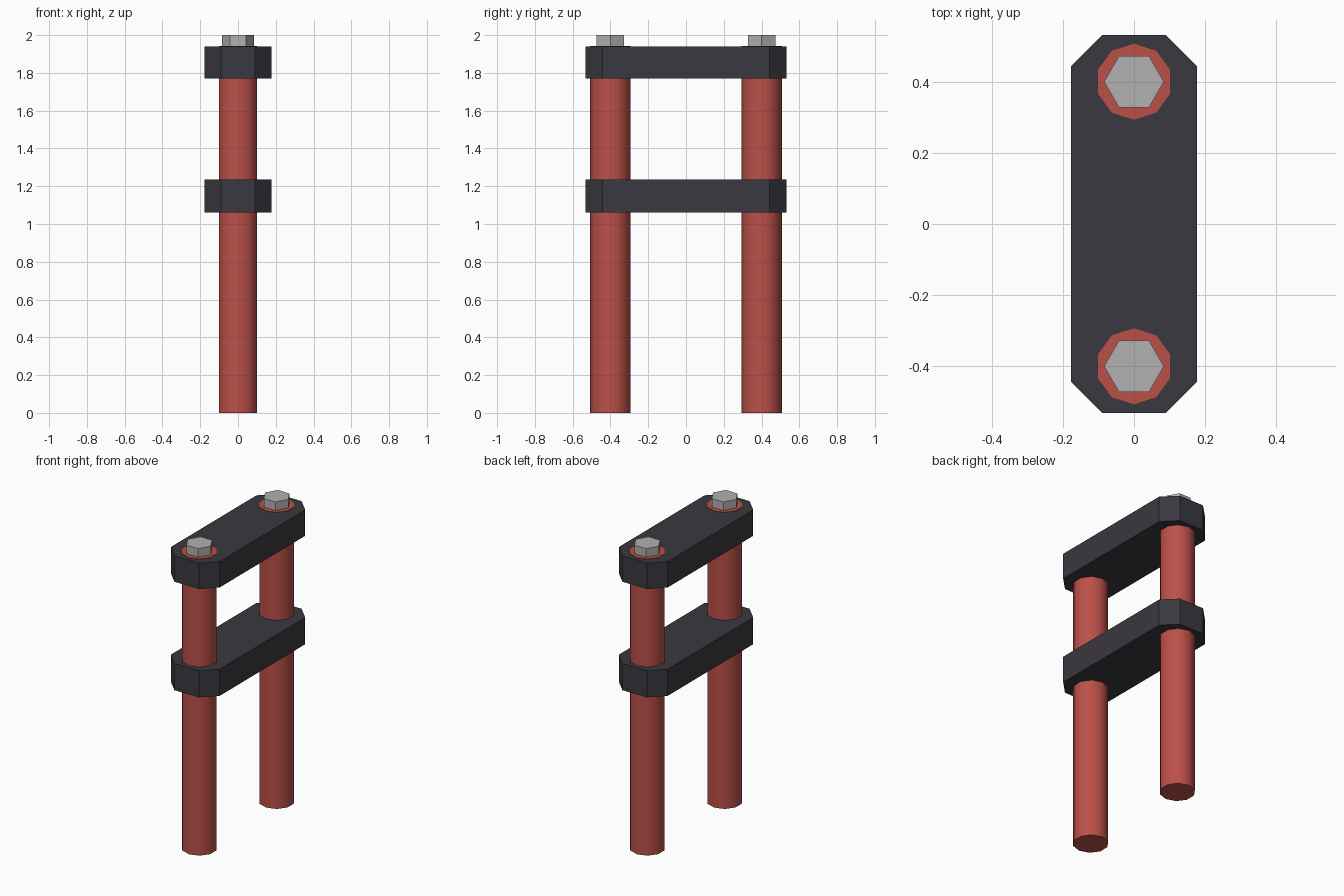
import bpy, bmesh, math

if "Cube" in bpy.data.objects:
    bpy.data.objects.remove(bpy.data.objects["Cube"])


def material(name, rgb):
    m = bpy.data.materials.new(name)
    m.diffuse_color = (*rgb, 1)
    m.use_nodes = True
    m.node_tree.nodes["Principled BSDF"].inputs["Base Color"].default_value = m.diffuse_color
    return m


RED = material("red", (0.50, 0.08, 0.066))
DARK = material("charcoal", (0.042, 0.040, 0.050))
STEEL = material("light_grey", (0.44, 0.44, 0.44))


def prism(name, outline, z0, z1, mat, smooth=False):
    """Extrude a flat outline from z0 to z1."""
    bm = bmesh.new()
    face = bm.faces.new([bm.verts.new((x, y, z0)) for x, y in outline])
    top = bmesh.ops.extrude_face_region(bm, geom=[face])["geom"]
    bmesh.ops.translate(bm, vec=(0, 0, z1 - z0),
                        verts=[v for v in top if isinstance(v, bmesh.types.BMVert)])
    bmesh.ops.recalc_face_normals(bm, faces=bm.faces[:])
    mesh = bpy.data.meshes.new(name)
    bm.to_mesh(mesh)
    bm.free()
    mesh.materials.append(mat)
    obj = bpy.data.objects.new(name, mesh)
    bpy.context.collection.objects.link(obj)
    if smooth:
        bpy.ops.object.select_all(action="DESELECT")
        bpy.context.view_layer.objects.active = obj
        obj.select_set(True)
        bpy.ops.object.shade_smooth_by_angle(angle=math.radians(50))
    return obj


def ring(n, r, cy, start):
    return [(r * math.cos(start + i * math.tau / n),
             cy + r * math.sin(start + i * math.tau / n)) for i in range(n)]


# Chamfered clamp plates
W, L, C = 0.177, 0.531, 0.088
plate = [(W, -L + C), (W, L - C), (W - C, L), (-W + C, L),
         (-W, L - C), (-W, -L + C), (-W + C, -L), (W - C, -L)]
prism("lower_clamp", plate, 1.06, 1.235, DARK)
prism("upper_clamp", plate, 1.77, 1.94, DARK)

# Tubes and hexagonal cap bolts
for side, y in (("front", -0.4), ("back", 0.4)):
    prism(side + "_tube", ring(10, 0.107, y, math.pi / 2), 0, 1.943, RED, True)
    prism(side + "_bolt", ring(6, 0.084, y, 0), 1.93, 2.0, STEEL)
